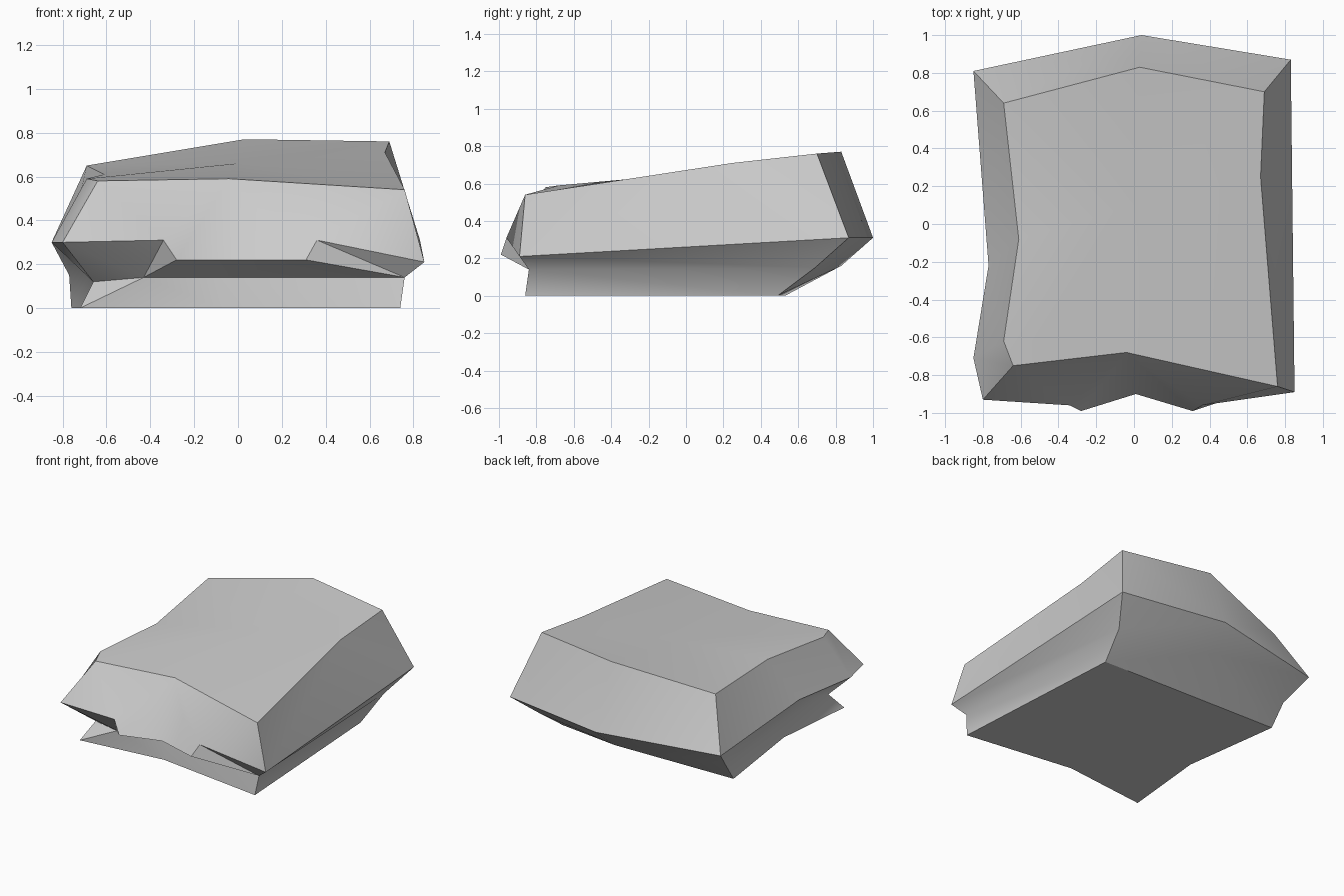
import bpy, bmesh, math
from mathutils import Vector

cube = bpy.data.objects.get("Cube")
if cube:
    bpy.data.objects.remove(cube, do_unlink=True)

# One stone-grey colour
stone = bpy.data.materials.new("stone_grey")
stone.use_nodes = True
grey = (0.6, 0.6, 0.6, 1.0)
stone.diffuse_color = grey
stone.node_tree.nodes["Principled BSDF"].inputs["Base Color"].default_value = grey

# Outlines of the slab, each running from the back left corner round the back
top_rim = [(.69, .70, .76), (.03, .83, .77), (-.69, .64, .65), (-.61, -.08, .61),
           (-.69, -.62, .59), (-.64, -.75, .58), (-.04, -.68, .59),
           (.76, -.86, .54), (.67, .25, .71)]
widest_rim = [(.83, .87, .31), (.04, 1, .31), (-.85, .81, .30), (-.77, -.22, .30),
              (-.85, -.71, .30), (-.80, -.93, .30), (-.34, -.96, .31),
              (-.28, -.99, .22), (.01, -.90, .22), (.31, -.99, .22),
              (.36, -.96, .31), (.85, -.89, .21)]
waist = [(.71, .69, .15), (0, .83, .16), (-.77, .64, .15), (-.68, -.2, .15),
         (-.66, -.72, .12), (-.43, -.80, .14), (-.08, -.74, .14), (.76, -.84, .14)]
foot = [(.66, .49, 0), (-.76, .53, 0), (-.66, -.2, 0), (-.72, -.82, 0),
        (-.08, -.75, 0), (.74, -.86, 0)]


def add_ring(bm, points):
    return [bm.verts.new(p) for p in points]


def stitch(bm, upper, lower):
    """Join two closed rings, always along the shorter diagonal."""
    i = j = 0
    n, m = len(upper), len(lower)
    while i < n or j < m:
        a, b = upper[i % n], lower[j % m]
        next_a, next_b = upper[(i + 1) % n], lower[(j + 1) % m]
        step_upper = (next_a.co - b.co).length < (next_b.co - a.co).length
        if j == m or (i < n and step_upper):
            bm.faces.new((a, next_a, b))
            i += 1
        else:
            bm.faces.new((a, next_b, b))
            j += 1


bm = bmesh.new()
rings = [add_ring(bm, r) for r in (top_rim, widest_rim, waist, foot)]
for upper, lower in zip(rings, rings[1:]):
    stitch(bm, upper, lower)

# Gently sloping top and flat underside
crown = bm.verts.new((0, .1, .66))
rim = rings[0]
for a, b in zip(rim, rim[1:] + rim[:1]):
    bm.faces.new((a, b, crown))
bm.faces.new(rings[-1])
bmesh.ops.recalc_face_normals(bm, faces=bm.faces[:])

# Crisp rims around the top, the widest line and the foot
for ring in (rings[0], rings[1], rings[3]):
    for a, b in zip(ring, ring[1:] + ring[:1]):
        edge = bm.edges.get((a, b))
        if edge:
            edge.smooth = False

mesh = bpy.data.meshes.new("rock_slab")
bm.to_mesh(mesh)
bm.free()
mesh.materials.append(stone)
rock = bpy.data.objects.new("rock_slab", mesh)
bpy.context.collection.objects.link(rock)
bpy.context.view_layer.objects.active = rock
rock.select_set(True)
bpy.ops.object.shade_smooth_by_angle(angle=math.radians(40))
